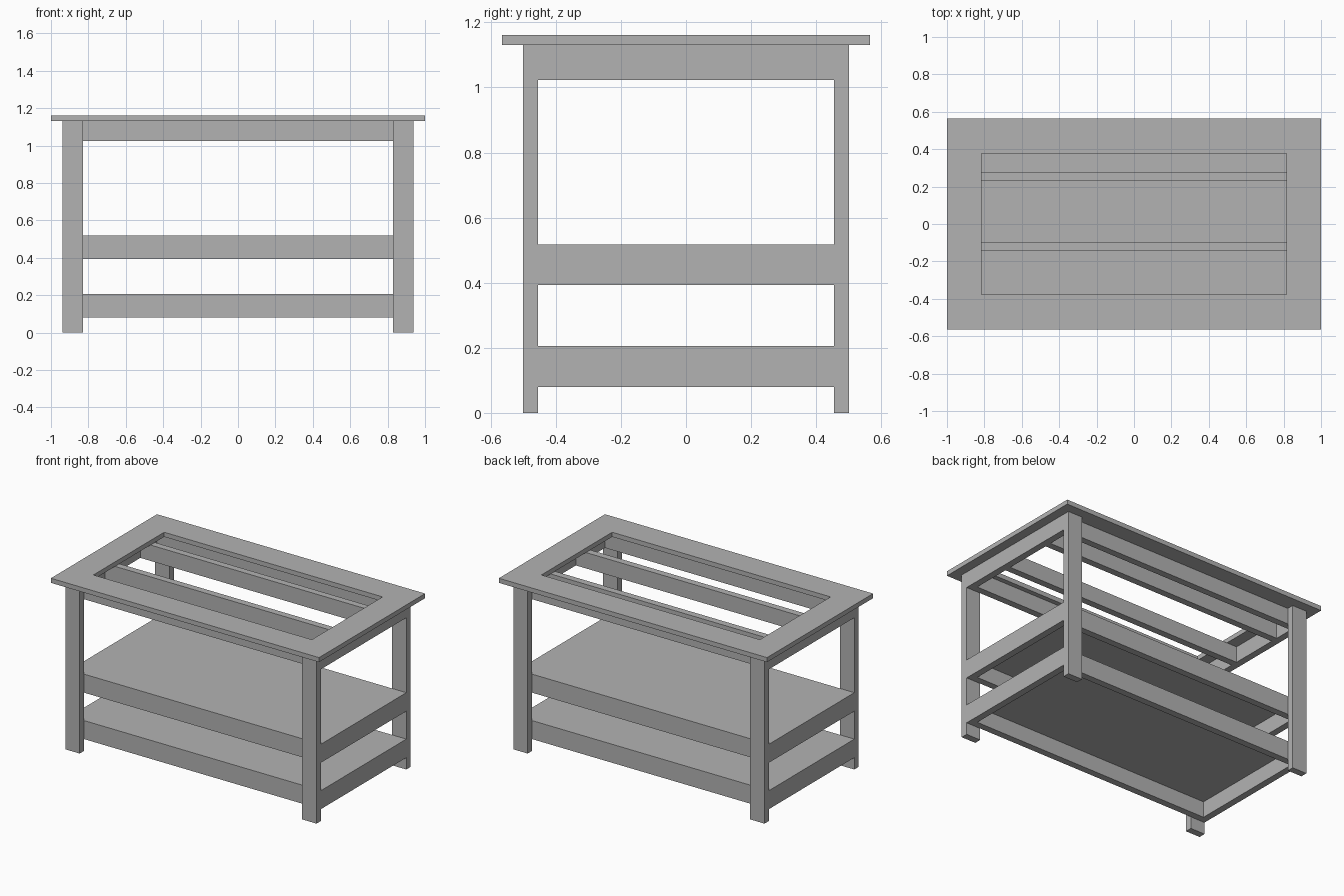
import bpy
import bmesh

if "Cube" in bpy.data.objects:
    bpy.data.objects.remove(bpy.data.objects["Cube"], do_unlink=True)

GREY = (0.45, 0.45, 0.45, 1)
mat = bpy.data.materials.new("plain grey")
mat.use_nodes = True
mat.diffuse_color = GREY
mat.node_tree.nodes["Principled BSDF"].inputs["Base Color"].default_value = GREY


def finish(name, bm):
    bmesh.ops.recalc_face_normals(bm, faces=bm.faces)
    mesh = bpy.data.meshes.new(name)
    bm.to_mesh(mesh)
    bm.free()
    mesh.materials.append(mat)
    obj = bpy.data.objects.new(name, mesh)
    bpy.context.collection.objects.link(obj)


def board(name, x, y, z):
    """Box spanning the given (min, max) ranges."""
    bm = bmesh.new()
    bmesh.ops.create_cube(bm, size=1)
    for v in bm.verts:
        v.co = [lo + (c + 0.5) * (hi - lo) for c, (lo, hi) in zip(v.co, (x, y, z))]
    finish(name, bm)


def span(side, inner, outer):
    return tuple(sorted((side * inner, side * outer)))


THICK = 0.046      # lumber thickness
WIDE = 0.107       # lumber width
END = 0.937        # outer face of the end frames
LEG_IN, LEG_OUT = 0.455, 0.501
UNDER = 1.13       # underside of the top
PANEL = 0.018      # shelf panel thickness

# Four flat legs
for sx, side in ((-1, "right"), (1, "left")):
    for sy, end in ((-1, "front"), (1, "back")):
        board(f"{end}_{side}_leg", span(sx, END - WIDE, END),
              span(sy, LEG_IN, LEG_OUT), (0, UNDER))

# Three rail frames: two under the shelves, one under the top
for level, base in (("lower", 0.08), ("middle", 0.393), ("upper", UNDER - WIDE)):
    z = (base, base + WIDE)
    for sy, end in ((-1, "front"), (1, "back")):
        board(f"{level}_{end}_rail", (-END, END), span(sy, LEG_IN - THICK, LEG_IN), z)
    for sx, side in ((-1, "right"), (1, "left")):
        board(f"{level}_{side}_rail", span(sx, END - THICK, END),
              (THICK - LEG_IN, LEG_IN - THICK), z)
    if level != "upper":
        board(f"{level}_shelf", (-END, END), (-LEG_IN, LEG_IN), (z[1], z[1] + PANEL))

# Two long joists beneath the opening
for name, y in (("front_joist", -0.145), ("back_joist", 0.232)):
    board(name, (THICK - END, END - THICK), (y, y + THICK), (UNDER - WIDE, UNDER))

# Table top with a rectangular opening
bm = bmesh.new()
loops = []
for hx, hy in ((1, 0.565), (0.815, 0.377)):
    loops.append([bm.verts.new((sx * hx, sy * hy, UNDER))
                  for sx, sy in ((-1, -1), (1, -1), (1, 1), (-1, 1))])
outer, inner = loops
for i in range(4):
    j = (i + 1) % 4
    bm.faces.new((outer[i], outer[j], inner[j], inner[i]))
ext = bmesh.ops.extrude_face_region(bm, geom=bm.faces[:], use_keep_orig=True)
for v in ext["geom"]:
    if isinstance(v, bmesh.types.BMVert):
        v.co.z += 0.031
finish("top_frame", bm)
